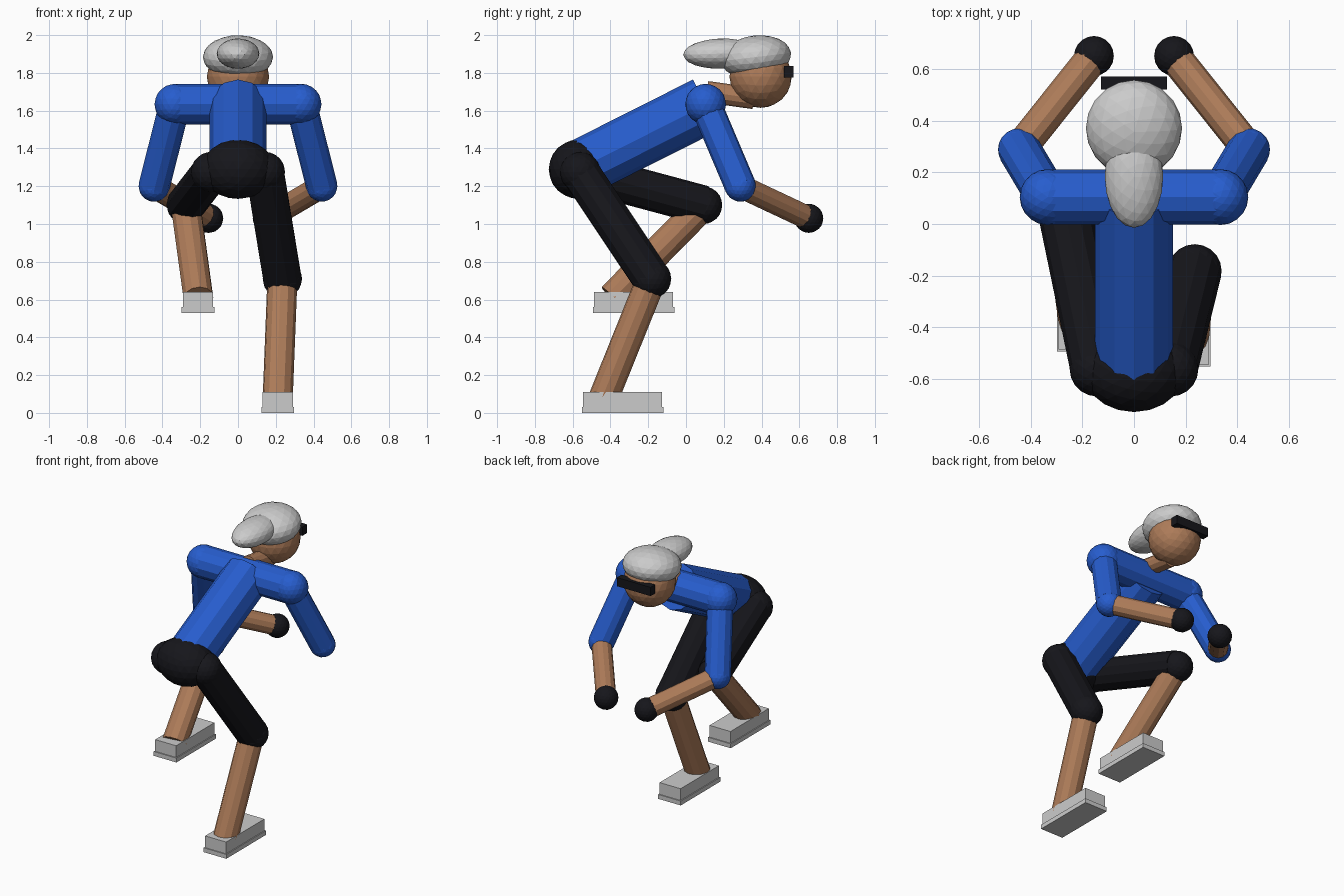
import bpy
from mathutils import Vector, Matrix

if "Cube" in bpy.data.objects:
    bpy.data.objects.remove(bpy.data.objects["Cube"])


def material(name, rgb):
    m = bpy.data.materials.new(name)
    m.diffuse_color = (*rgb, 1)
    m.use_nodes = True
    m.node_tree.nodes["Principled BSDF"].inputs["Base Color"].default_value = m.diffuse_color
    return m


BLUE = material("blue_fabric", (0.02, 0.11, 0.62))
BLACK = material("black_fabric", (0.008, 0.008, 0.011))
SKIN = material("skin", (0.42, 0.2, 0.1))


def finish(name, mat):
    ob = bpy.context.object
    ob.name = name
    if mat:
        ob.data.materials.append(mat)
    return ob


def ball(name, loc, radii, mat=None, tilt=0):
    if not isinstance(radii, tuple):
        radii = (radii,) * 3
    bpy.ops.mesh.primitive_ico_sphere_add(subdivisions=3, radius=1, location=loc,
                                          rotation=(tilt, 0, 0))
    bpy.context.object.scale = radii
    return finish(name, mat)


def limb(name, a, b, r, mat):
    a, b = Vector(a), Vector(b)
    d = b - a
    bpy.ops.mesh.primitive_cylinder_add(vertices=12, radius=r, depth=d.length)
    bpy.context.object.matrix_world = (Matrix.Translation((a + b) / 2)
                                       @ d.to_track_quat('Z', 'Y').to_matrix().to_4x4())
    return finish(name, mat)


def box(name, loc, size, mat=None):
    bpy.ops.mesh.primitive_cube_add(size=1, location=loc)
    bpy.context.object.scale = size
    return finish(name, mat)


# Torso, hips and shoulder bar
limb("torso", (0, -0.57, 1.29), (0, 0.105, 1.63), 0.151, BLUE)
ball("hips", (0, -0.57, 1.29), (0.195, 0.157, 0.157), BLACK)
limb("shoulder_bar", (-0.334, 0.104, 1.634), (0.334, 0.104, 1.634), 0.106, BLUE)

# Head, helmet with tail, and visor
limb("neck", (0, 0.11, 1.70), (0, 0.36, 1.665), 0.057, SKIN)
ball("head", (0, 0.395, 1.78), 0.165, SKIN)
ball("helmet", (0, 0.37, 1.884), (0.186, 0.188, 0.114), tilt=0.12)
ball("helmet_tail", (0, 0.185, 1.902), (0.113, 0.2, 0.08), tilt=0.03)
box("visor", (0, 0.545, 1.806), (0.256, 0.05, 0.06), BLACK)

# Arms, mirrored left and right
for side, s in (("left", -1), ("right", 1)):
    shoulder = (s * 0.334, 0.104, 1.634)
    elbow = (s * 0.444, 0.288, 1.2)
    hand = (s * 0.155, 0.65, 1.03)
    ball(side + "_shoulder", shoulder, 0.108, BLUE)
    limb(side + "_upper_arm", shoulder, elbow, 0.083, BLUE)
    ball(side + "_elbow", elbow, 0.082, BLUE)
    limb(side + "_forearm", elbow, hand, 0.064, SKIN)
    ball(side + "_glove", hand, 0.077, BLACK)

# Legs: left one raised, right one extended (knee, ankle, foot centre, sole height)
legs = {
    "left": (-1, (-0.277, 0.092, 1.1), (-0.21, -0.39, 0.61), (-0.212, -0.277), 0.53),
    "right": (1, (0.235, -0.182, 0.71), (0.21, -0.44, 0.07), (0.21, -0.335), 0.0),
}
for side, (s, knee, ankle, (fx, fy), z) in legs.items():
    hip = (s * 0.142, -0.56, 1.275)
    ball(side + "_hip_joint", hip, 0.107, BLACK)
    limb(side + "_thigh", hip, knee, 0.104, BLACK)
    ball(side + "_knee", knee, 0.104 if s > 0 else 0.1, BLACK)
    limb(side + "_shin", knee, ankle, 0.08, SKIN)
    box(side + "_shoe", (fx, fy, z + 0.069), (0.16, 0.418, 0.084))
    box(side + "_sole", (fx, fy, z + 0.015), (0.173, 0.432, 0.03))
